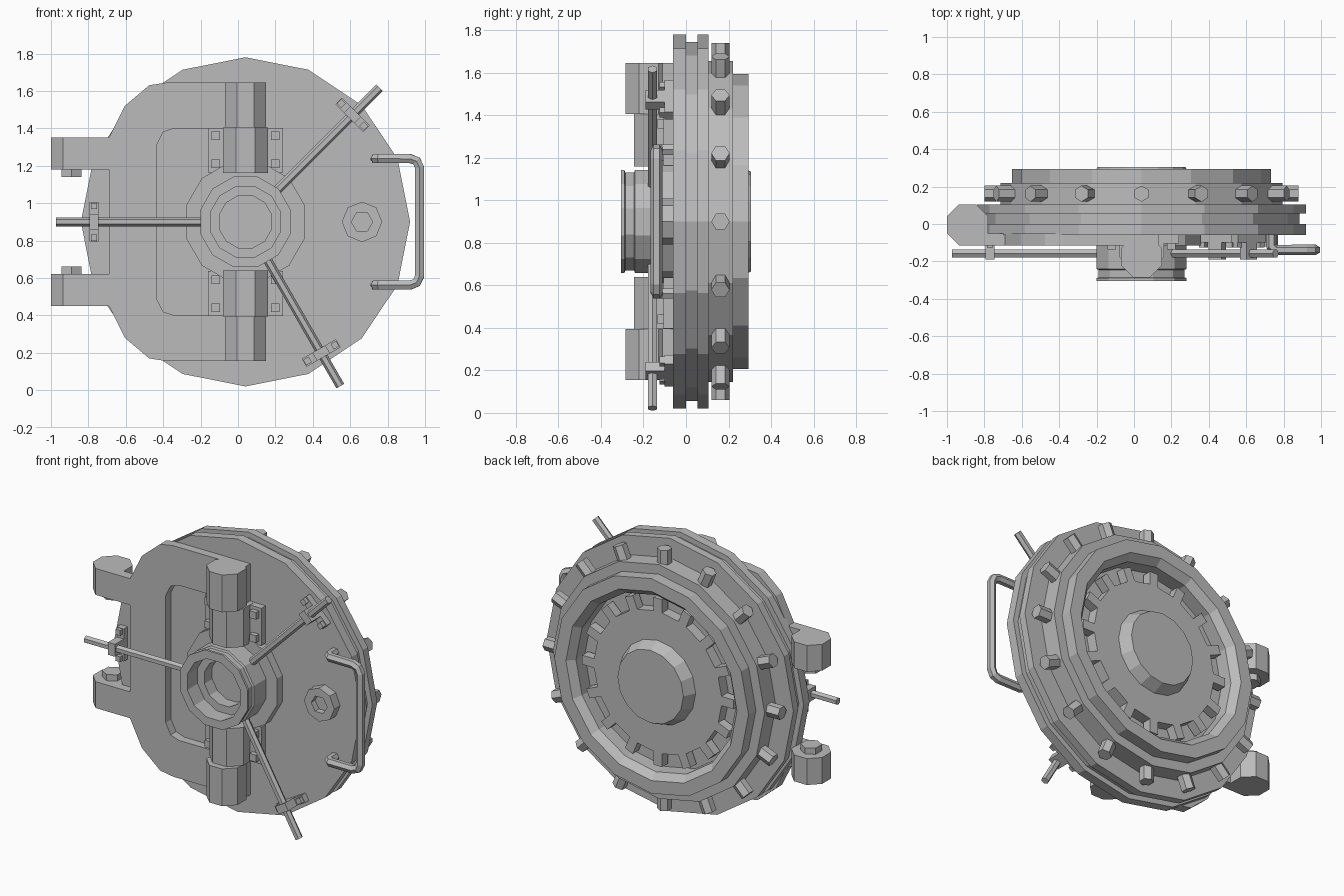
import bpy, bmesh
from math import pi, sin, cos, radians
from mathutils import Matrix, Vector

cube = bpy.data.objects.get("Cube")
if cube:
    bpy.data.objects.remove(cube)

steel = bpy.data.materials.new("grey steel")
steel.use_nodes = True
steel.diffuse_color = (0.5, 0.5, 0.5, 1)
steel.node_tree.nodes["Principled BSDF"].inputs["Base Color"].default_value = (0.5, 0.5, 0.5, 1)

CX, CZ = 0.04, 0.9   # door axis, running along y


def finish(name, bm):
    bmesh.ops.recalc_face_normals(bm, faces=bm.faces)
    mesh = bpy.data.meshes.new(name)
    bm.to_mesh(mesh)
    bm.free()
    obj = bpy.data.objects.new(name, mesh)
    mesh.materials.append(steel)
    bpy.context.collection.objects.link(obj)
    return obj


def lathe(name, profile, n, x=CX, z=CZ, turn=0.0):
    """Revolve (radius, y) points about a y axis in n flat sides."""
    bm = bmesh.new()
    rings = []
    for r, y in profile:
        if r == 0:
            rings.append([bm.verts.new((x, y, z))] * n)
        else:
            angles = [turn + 2 * pi * i / n for i in range(n)]
            rings.append([bm.verts.new((x + r * cos(a), y, z + r * sin(a))) for a in angles])
    for a, b in zip(rings, rings[1:]):
        for i in range(n):
            j = (i + 1) % n
            corners = list(dict.fromkeys((a[i], a[j], b[j], b[i])))
            bm.faces.new(corners)
    return finish(name, bm)


def prism(name, start, end, radius, n, roll=0.0):
    """Regular n-sided bar between two points."""
    start, end = Vector(start), Vector(end)
    d = end - start
    bm = bmesh.new()
    place = (Matrix.Translation((start + end) / 2) @ d.to_track_quat('Z', 'Y').to_matrix().to_4x4()
             @ Matrix.Rotation(roll, 4, 'Z'))
    bmesh.ops.create_cone(bm, cap_ends=True, segments=n, radius1=radius, radius2=radius,
                          depth=d.length, matrix=place)
    return finish(name, bm)


def box(name, centre, size, angle=0.0):
    """Box turned about the y axis by angle."""
    bm = bmesh.new()
    place = (Matrix.Translation(centre) @ Matrix.Rotation(-angle, 4, 'Y')
             @ Matrix.Diagonal((*size, 1)))
    bmesh.ops.create_cube(bm, size=1, matrix=place)
    return finish(name, bm)


def extrude(name, points, y0, y1):
    """Extrude an (x, z) outline along y."""
    bm = bmesh.new()
    face = bm.faces.new([bm.verts.new((x, y0, z)) for x, z in points])
    grown = bmesh.ops.extrude_face_region(bm, geom=[face])["geom"]
    verts = [v for v in grown if isinstance(v, bmesh.types.BMVert)]
    bmesh.ops.translate(bm, verts=verts, vec=(0, y1 - y0, 0))
    return finish(name, bm)


def polar(r, a, y):
    return (CX + r * cos(a), y, CZ + r * sin(a))


# Stepped round door with recessed back and raised boss
lathe("door_body", [
    (0, -.06), (.88, -.06), (.88, 0), (.845, 0), (.845, .055), (.88, .055), (.88, .105),
    (.755, .105), (.755, .22), (.693, .22), (.693, .295), (.61, .295), (.57, .25), (.57, .16),
    (.46, .16), (.46, .23), (.27, .23), (.235, .305), (0, .305)], 16)

# Radial locking bolts: outer rim and inner disc
for i in range(16):
    a = 2 * pi * i / 16
    prism("locking_bolt", polar(.7, a, .162), polar(.84, a, .162), .043, 6,
          0 if abs(sin(a)) > .99 else pi / 2)
    box("inner_bolt", polar(.48, a, .2), (.12, .06, .06), a)

# C-shaped hinge plate, upper half mirrored about the door axis
upper = [(-.69, .45), (-.605, .62), (-.475, .73), (-.38, .745), (.13, .745)]
inner = [(.13, .5), (-.34, .5), (-.4, .48), (-.435, .41)]
half = upper + inner
outline = ([(x, CZ + z) for x, z in upper + inner]
           + [(x, CZ - z) for x, z in reversed(half)])
extrude("hinge_plate", outline, -.115, -.05)

OCT = 1 / cos(pi / 8)   # corner radius of an octagon from its half width
for s in (1, -1):
    side = "upper" if s > 0 else "lower"

    def h(z):
        return CZ + s * z

    # Hinge barrel, arm and pin nut
    prism(side + "_hinge", (-.89, -.005, h(.28)), (-.89, -.005, h(.45)), .11 * OCT, 8, pi / 8)
    box(side + "_hinge_arm", (-.78, -.0825, h(.365)), (.23, .065, .17))
    prism(side + "_hinge_nut", (-.89, -.005, h(.24)), (-.89, -.005, h(.28)), .0625, 6)

    # Vertical bar housing and its clamp
    prism(side + "_bar_head", (CX, -.175, h(.505)), (CX, -.175, h(.745)), .11 * OCT, 8, pi / 8)
    prism(side + "_bar_clamp", (CX, -.125, h(.26)), (CX, -.125, h(.505)), .12 * OCT, 8, pi / 8)
    box(side + "_clamp_base", (CX, -.08, h(.383)), (.4, .05, .24))
    for x in (-.16, .16):
        for z in (.31, .46):
            box("clamp_nut", (CX + x, -.115, h(z)), (.046, .04, .046))

# Hollow central hub on a flange
lathe("hub_flange", [(0, -.05), (.33, -.05), (.33, -.115), (0, -.115)], 12, turn=pi / 12)
lathe("hub", [
    (0, -.06), (.25, -.06), (.25, -.24), (.238, -.245), (.238, -.285), (.25, -.29), (.25, -.305),
    (.195, -.305), (.195, -.2), (.145, -.2), (.145, -.12), (0, -.12)], 12, turn=pi / 12)

# Three locking rods with clips
for degrees in (45, 180, -60):
    a = radians(degrees)
    prism("locking_rod", polar(.22, a, -.158), polar(1.014, a, -.158), .024, 6)
    box("rod_clip_base", polar(.81, a, -.08), (.05, .04, .21), a)
    box("rod_clip_bridge", polar(.81, a, -.125), (.05, .13, .08), a)
    for t in (-.085, .085):
        x, y, z = polar(.81, a, -.11)
        box("rod_clip_nut", (x - t * sin(a), y, z + t * cos(a)), (.034, .03, .034), a)

# Socket with a hexagonal hole
socket = lathe("socket", [(0, -.05), (.108, -.05), (.108, -.12), (0, -.12)], 8, .663, CZ)
cutter = lathe("socket_cutter", [(0, -.08), (.057, -.08), (.057, -.2), (0, -.2)], 6, .663, CZ)
cutter.hide_render = True
cutter.hide_set(True)
cut = socket.modifiers.new("hole", 'BOOLEAN')
cut.operation = 'DIFFERENCE'
cut.object = cutter
cut.solver = 'EXACT'
bpy.context.view_layer.update()
graph = bpy.context.evaluated_depsgraph_get()
socket_mesh = bpy.data.meshes.new_from_object(socket.evaluated_get(graph))
socket.modifiers.clear()
socket.data = socket_mesh
bpy.data.objects.remove(cutter)

# Bent pull handle
top_half = [(.735, -.05, .338), (.735, -.12, .338), (.755, -.138, .338),
            (.92, -.138, .338), (.955, -.138, .325), (.971, -.138, .29)]
path = [(x, y, CZ + z) for x, y, z in top_half]
path += [(x, y, CZ - z) for x, y, z in reversed(top_half)]
curve = bpy.data.curves.new("pull_handle", 'CURVE')
curve.dimensions = '3D'
curve.bevel_depth = .028
curve.bevel_resolution = 1
curve.use_fill_caps = True
spline = curve.splines.new('POLY')
spline.points.add(len(path) - 1)
for point, co in zip(spline.points, path):
    point.co = (*co, 1)
spline.use_smooth = False
curve.materials.append(steel)
handle = bpy.data.objects.new("pull_handle", curve)
bpy.context.collection.objects.link(handle)
